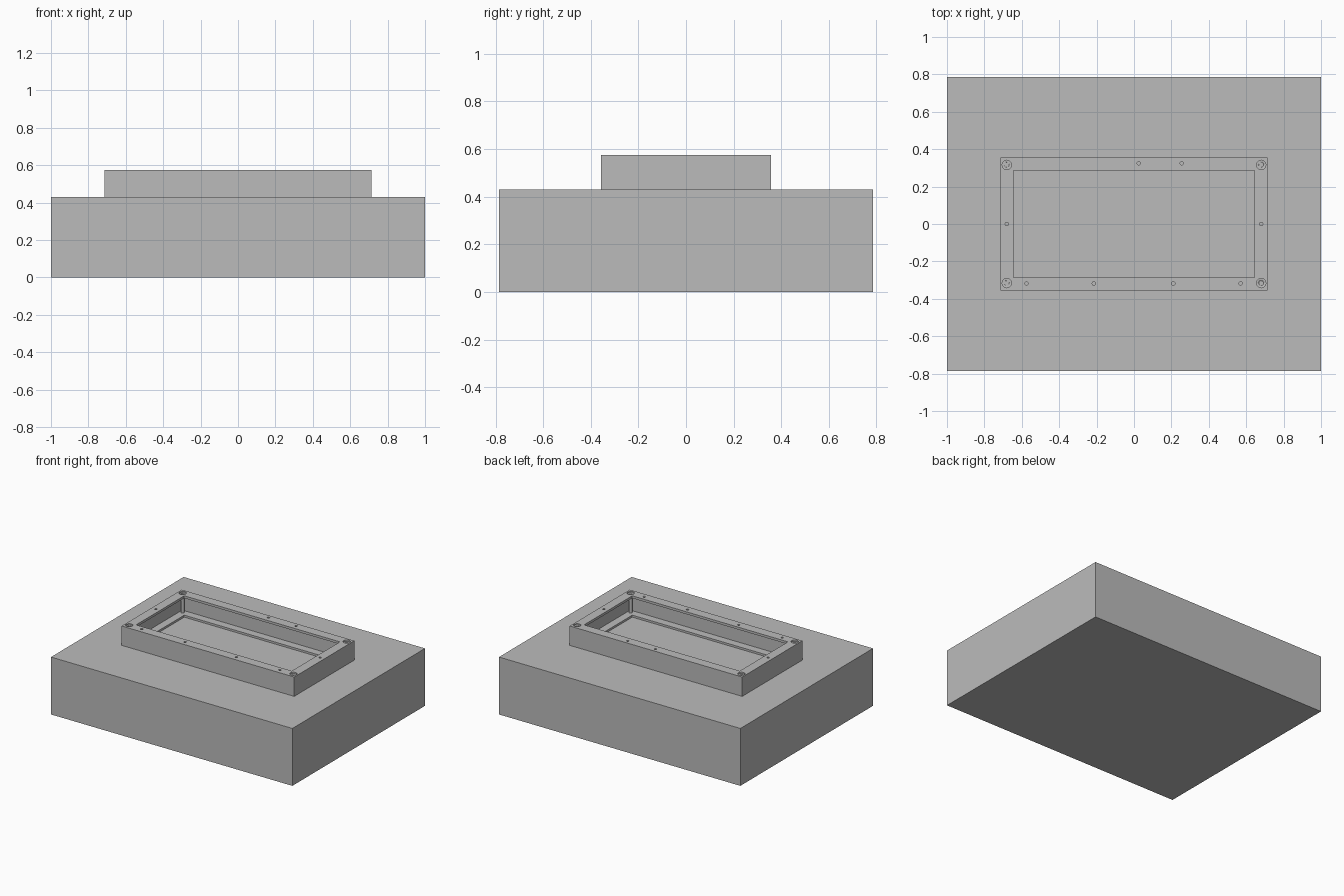
import bpy

old = bpy.data.objects.get("Cube")
if old:
    bpy.data.objects.remove(old, do_unlink=True)

grey = bpy.data.materials.new("plain_grey")
grey.use_nodes = True
grey.diffuse_color = (0.5, 0.5, 0.5, 1)
grey.node_tree.nodes["Principled BSDF"].inputs["Base Color"].default_value = (0.5, 0.5, 0.5, 1)


def box(name, half_x, half_y, low, high):
    bpy.ops.mesh.primitive_cube_add(size=2, location=(0, 0, (low + high) / 2))
    obj = bpy.context.object
    obj.name = name
    obj.scale = (half_x, half_y, (high - low) / 2)
    bpy.ops.object.transform_apply(location=True, scale=True)
    obj.data.materials.append(grey)
    return obj


def rod(name, x, y, radius, low, high):
    bpy.ops.mesh.primitive_cylinder_add(vertices=24, radius=radius, depth=high - low,
                                        location=(x, y, (low + high) / 2))
    obj = bpy.context.object
    obj.name = name
    obj.data.materials.append(grey)
    bpy.ops.object.shade_smooth_by_angle()
    return obj


def cut(target, cutter):
    # Subtract the cutter, then discard it
    mod = target.modifiers.new("cut", "BOOLEAN")
    mod.operation = "DIFFERENCE"
    mod.solver = "EXACT"
    mod.object = cutter
    bpy.ops.object.select_all(action="DESELECT")
    target.select_set(True)
    bpy.context.view_layer.objects.active = target
    bpy.ops.object.modifier_apply(modifier=mod.name)
    bpy.data.objects.remove(cutter, do_unlink=True)


BASE_TOP = 0.43
TOP = 0.575
LIP = 0.018
OPEN_X, OPEN_Y = 0.645, 0.285

# Base block with a shallow recess below the frame opening
base = box("base_block", 1, 0.785, 0, BASE_TOP)
cut(base, box("recess_cutter", OPEN_X, OPEN_Y, BASE_TOP - 0.015, BASE_TOP + 0.05))

# Hollow raised frame with a thin overhanging lip
frame = box("raised_frame", 0.715, 0.356, BASE_TOP, TOP)
cut(frame, box("cavity_cutter", 0.703, 0.344, BASE_TOP - 0.05, TOP - LIP))
cut(frame, box("opening_cutter", OPEN_X, OPEN_Y, BASE_TOP, TOP + 0.05))

# Corner counterbores and the posts beneath them
for sx in (-1, 1):
    for sy in (-1, 1):
        x, y = sx * 0.68, sy * 0.316
        cut(frame, rod("counterbore_cutter", x, y, 0.025, TOP - 0.01, TOP + 0.05))
        cut(frame, rod("hole_cutter", x, y, 0.013, TOP - 0.05, TOP + 0.05))
        rod("corner_post", x, y, 0.0129, BASE_TOP, TOP - 0.014)

# Small holes through the lip
small_holes = [(-0.68, 0), (0.68, 0), (0.025, 0.325), (0.255, 0.325)]
small_holes += [(x, -0.318) for x in (-0.575, -0.215, 0.21, 0.57)]
for x, y in small_holes:
    cut(frame, rod("small_hole_cutter", x, y, 0.009, TOP - 0.05, TOP + 0.05))
